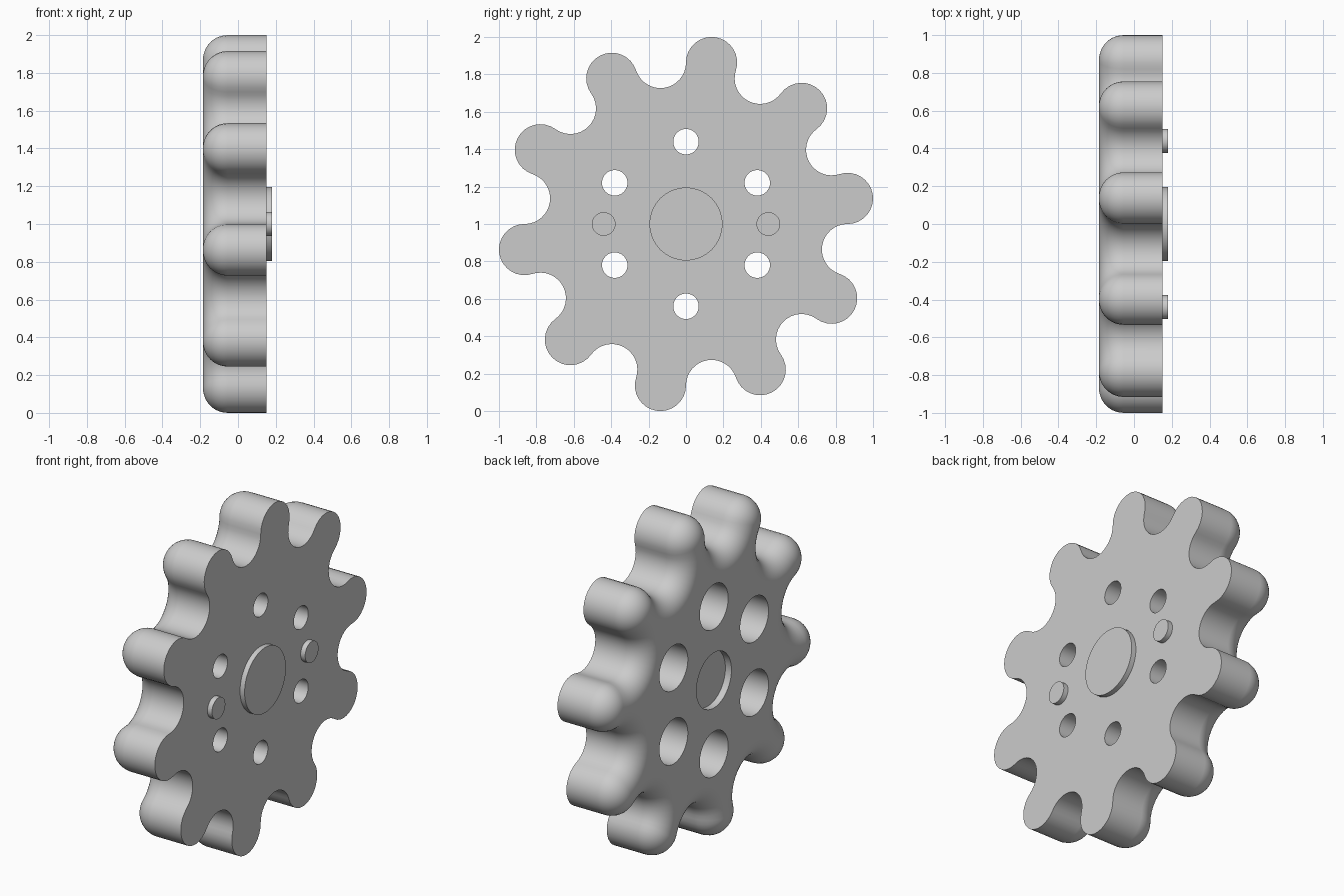
import bpy, bmesh
from math import sin, cos, pi, radians

if "Cube" in bpy.data.objects:
    bpy.data.objects.remove(bpy.data.objects["Cube"], do_unlink=True)

LOBES = 10
PITCH = 0.874                      # circle carrying the lobe and valley centres
ARC = PITCH * sin(pi / 20)         # lobe and valley radius, tangent to each other
BACK, FACE = -0.185, 0.15          # rounded side and flat side
FILLET = 0.13                      # stays below half the lobe neck
HOLE_RING = 0.44

grey = bpy.data.materials.new("plain grey")
grey.use_nodes = True
GREY = (0.6, 0.6, 0.6, 1)
grey.diffuse_color = GREY
grey.node_tree.nodes["Principled BSDF"].inputs["Base Color"].default_value = GREY


def outline(inset, steps=16):
    """Wavy rim of alternating tangent arcs, moved inward by inset."""
    points = []
    sweep = radians(99)
    for i in range(2 * LOBES):
        mid = radians(9 + 18 * i)
        for k in range(steps):
            t = k / steps
            if i % 2 == 0:
                a, r = mid - sweep + 2 * sweep * t, ARC - inset
            else:
                a, r = mid - sweep - (2 * pi - 2 * sweep) * t, ARC + inset
            points.append((PITCH * cos(mid) + r * cos(a),
                           1 + PITCH * sin(mid) + r * sin(a)))
    return points


def circle(radius, y=0, z=1, sides=64):
    return [(y + radius * cos(2 * pi * k / sides),
             z + radius * sin(2 * pi * k / sides)) for k in range(sides)]


def loft(bm, layers):
    """Walls through a list of (x, loop) layers; returns the last ring."""
    rings = [[bm.verts.new((x, y, z)) for y, z in loop] for x, loop in layers]
    for near, far in zip(rings, rings[1:]):
        for j in range(len(near)):
            n = (j + 1) % len(near)
            bm.faces.new((near[n], near[j], far[j], far[n]))
    return rings[-1]


def fill_side(bm, x, direction):
    """Flat face between the rim and the openings at one x."""
    edges = [e for e in bm.edges if e.is_boundary
             and all(abs(v.co.x - x) < 1e-5 for v in e.verts)]
    bmesh.ops.triangle_fill(bm, edges=edges, use_beauty=True,
                            normal=(direction, 0, 0))


def make_wheel():
    bm = bmesh.new()
    # Straight rim, then a rounded edge
    layers = [(FACE, outline(0))]
    for k in range(13):
        a = pi / 2 * k / 12
        layers.append((BACK + FILLET * (1 - sin(a)),
                       outline(FILLET * (1 - cos(a)))))
    loft(bm, layers)
    # Six screw holes, each with a wide counterbore on the rounded side
    for i in range(6):
        a = radians(30 + 60 * i)
        y, z = HOLE_RING * cos(a), 1 + HOLE_RING * sin(a)
        wide, narrow = circle(0.134, y, z), circle(0.068, y, z)
        loft(bm, [(BACK, wide), (0.05, wide), (0.05, narrow), (FACE, narrow)])
    # Shallow round recess in the middle of the rounded side
    recess = circle(0.165)
    bm.faces.new(loft(bm, [(BACK, recess), (BACK + 0.04, recess)]))
    fill_side(bm, FACE, 1)
    fill_side(bm, BACK, -1)
    bm.normal_update()
    bmesh.ops.recalc_face_normals(bm, faces=bm.faces[:])
    mesh = bpy.data.meshes.new("wheel")
    bm.to_mesh(mesh)
    bm.free()
    obj = bpy.data.objects.new("wheel", mesh)
    bpy.context.collection.objects.link(obj)
    return obj


def disc(name, radius, y=0):
    """Short round boss standing out of the flat side."""
    x0, x1 = FACE - 0.02, 0.18
    bpy.ops.mesh.primitive_cylinder_add(
        vertices=64, radius=radius, depth=x1 - x0,
        location=((x0 + x1) / 2, y, 1), rotation=(0, pi / 2, 0))
    obj = bpy.context.object
    obj.name = name
    return obj


def finish(obj):
    obj.data.materials.clear()
    obj.data.materials.append(grey)
    bpy.ops.object.select_all(action="DESELECT")
    obj.select_set(True)
    bpy.context.view_layer.objects.active = obj
    bpy.ops.object.shade_smooth_by_angle(angle=radians(35))


wheel = make_wheel()
finish(wheel)
even = wheel.modifiers.new("even_shading", "WEIGHTED_NORMAL")
even.keep_sharp = True

# Raised hub and two locating pegs on the flat side
finish(disc("hub_disc", 0.195))
finish(disc("front_peg", 0.063, -HOLE_RING))
finish(disc("rear_peg", 0.063, HOLE_RING))
